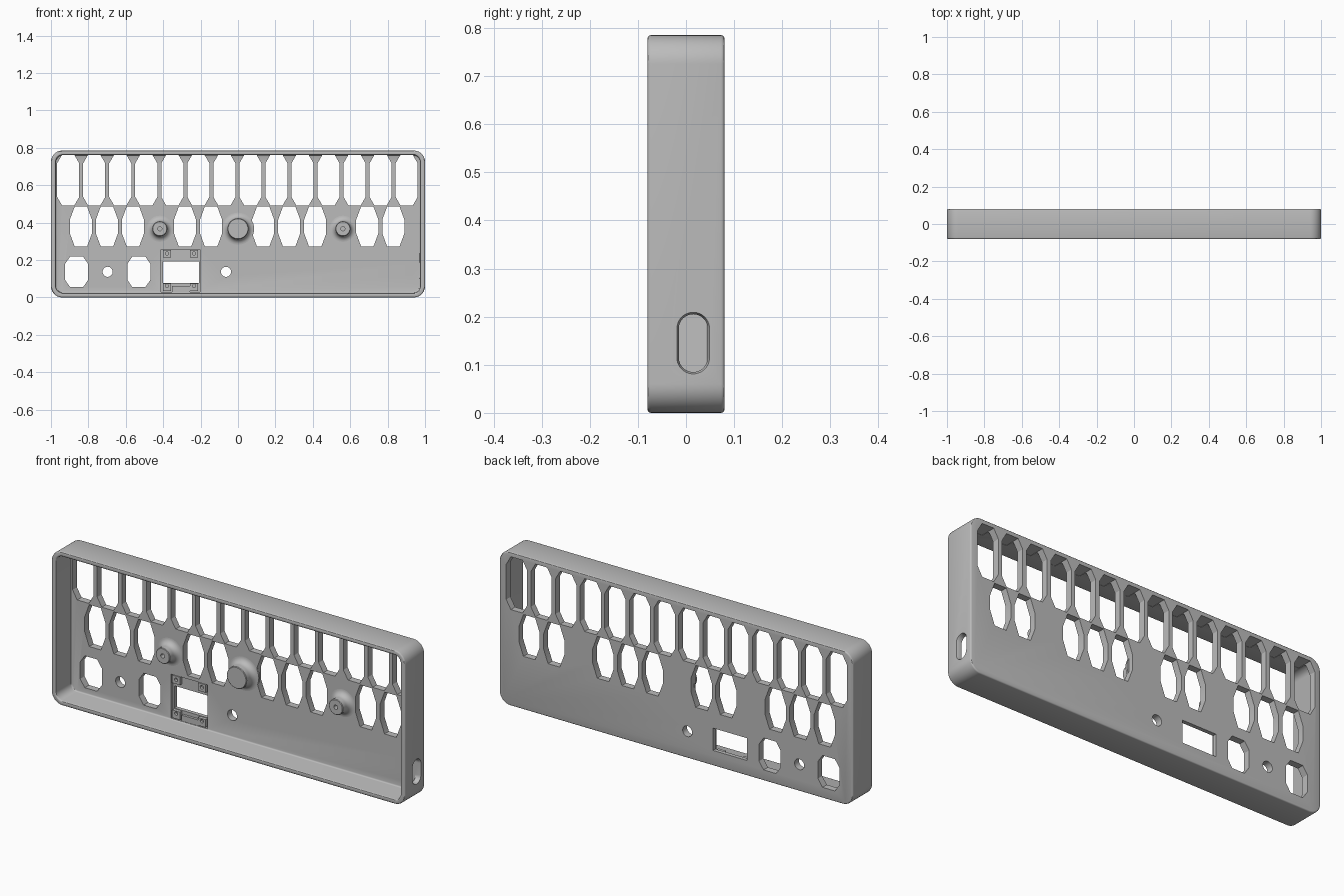
import bpy, bmesh
from math import cos, sin, pi, radians

cube = bpy.data.objects.get("Cube")
if cube:
    bpy.data.objects.remove(cube)

grey = bpy.data.materials.new("plain grey")
grey.use_nodes = True
grey.diffuse_color = (0.5, 0.5, 0.5, 1)
grey.node_tree.nodes["Principled BSDF"].inputs["Base Color"].default_value = (0.5, 0.5, 0.5, 1)

W, H, BACK, FLOOR = 1.0, 0.785, 0.08, 0.045


def rounded(cx, cz, hx, hz, r, n=10):
    """Rounded rectangle outline."""
    pts = []
    for k, (sx, sz) in enumerate([(1, 1), (-1, 1), (-1, -1), (1, -1)]):
        for i in range(n + 1):
            a = (k + i / n) * pi / 2
            pts.append((cx + sx * (hx - r) + r * cos(a), cz + sz * (hz - r) + r * sin(a)))
    return pts


def circle(cx, cz, r, n=32):
    return [(cx + r * cos(2 * pi * i / n), cz + r * sin(2 * pi * i / n)) for i in range(n)]


def box(x0, x1, z0, z1):
    return [(x1, z1), (x0, z1), (x0, z0), (x1, z0)]


def key_outline(cx, z0, z1, dz, hx=0.059, dx=0.026):
    """Tall octagon with clipped corners."""
    return [(cx + hx, z1 - dz), (cx + hx - dx, z1), (cx - hx + dx, z1), (cx - hx, z1 - dz),
            (cx - hx, z0 + dz), (cx - hx + dx, z0), (cx + hx - dx, z0), (cx + hx, z0 + dz)]


def add_object(name, bm):
    bmesh.ops.recalc_face_normals(bm, faces=bm.faces)
    mesh = bpy.data.meshes.new(name)
    bm.to_mesh(mesh)
    bm.free()
    mesh.materials.append(grey)
    ob = bpy.data.objects.new(name, mesh)
    bpy.context.collection.objects.link(ob)
    return ob


def prisms(name, outlines, y0, y1):
    """Extrude each x-z outline from y0 to y1 in one mesh."""
    bm = bmesh.new()
    for pts in outlines:
        face = bm.faces.new([bm.verts.new((x, y0, z)) for x, z in pts])
        ext = bmesh.ops.extrude_face_region(bm, geom=[face])
        for v in ext["geom"]:
            if isinstance(v, bmesh.types.BMVert):
                v.co.y = y1
    return add_object(name, bm)


def apply_mods(ob):
    dg = bpy.context.evaluated_depsgraph_get()
    ob.data = bpy.data.meshes.new_from_object(ob.evaluated_get(dg))
    ob.modifiers.clear()


def cut(ob, cutter):
    mod = ob.modifiers.new("cut", 'BOOLEAN')
    mod.operation, mod.solver, mod.object = 'DIFFERENCE', 'EXACT', cutter
    apply_mods(ob)
    bpy.data.objects.remove(cutter)


def smooth(ob):
    bpy.ops.object.select_all(action='DESELECT')
    ob.select_set(True)
    bpy.context.view_layer.objects.active = ob
    bpy.ops.object.shade_smooth_by_angle(angle=radians(30))


# Tray: rounded block, hollow towards the front
case = prisms("case", [rounded(0, H / 2, W, H / 2, 0.06)], -BACK, BACK)
cut(case, prisms("cavity", [rounded(0, H / 2, W - 0.026, H / 2 - 0.024, 0.036)], -0.2, FLOOR))
bevel = case.modifiers.new("bevel", 'BEVEL')
bevel.width, bevel.segments, bevel.angle_limit = 0.007, 3, radians(50)
apply_mods(case)

# Shallow pocket for the small screen
cut(case, prisms("pocket", [box(-0.411, -0.204, 0.03, 0.255)], 0, FLOOR + 0.015))

# Key openings, round holes and screen window
pitch = 0.1392
openings = [key_outline(-0.908 + pitch * k, 0.492, 0.762, 0.045) for k in range(14)]
openings += [key_outline(-0.84 + pitch * k, 0.272, 0.486, 0.07)
             for k in (0, 1, 2, 4, 5, 7, 8, 9, 11, 12)]
openings += [key_outline(x, 0.055, 0.218, 0.038, 0.061) for x in (-0.863, -0.53)]
openings += [circle(x, 0.137, 0.027) for x in (-0.697, -0.064)]
openings.append(box(-0.402, -0.209, 0.078, 0.192))
cut(case, prisms("openings", openings, 0, 0.2))

# Flared cable slot in the left wall
bm = bmesh.new()
rings = []
for x, grow in ((0.9, 0), (0.99, 0), (1.01, 0.008)):
    rings.append([bm.verts.new((x, y, z)) for y, z in
                  rounded(0.015, 0.145, 0.03 + grow, 0.06 + grow, 0.0299 + grow)])
for a, b in zip(rings, rings[1:]):
    for i in range(len(a)):
        j = (i + 1) % len(a)
        bm.faces.new((a[i], a[j], b[j], b[i]))
bm.faces.new(rings[0])
bm.faces.new(rings[-1])
cut(case, add_object("slot", bm))
smooth(case)

# Screen mount pads with screw holes, and a lower tab
pads = prisms("screen_pads", [box(x - 0.022, x + 0.022, z - 0.022, z + 0.018)
                              for x in (-0.38, -0.235) for z in (0.235, 0.057)],
              FLOOR - 0.002, FLOOR + 0.018)
cut(pads, prisms("pad_holes", [circle(x, z, 0.009, 16) for x in (-0.38, -0.235)
                               for z in (0.235, 0.062)], 0, FLOOR + 0.012))
prisms("screen_tab", [box(-0.353, -0.257, 0.03, 0.06)], FLOOR + 0.002, FLOOR + 0.018)


def post(name, x, z, r, flare, top, bore=0):
    """Turned post with a filleted foot and an optional bore."""
    prof = [(0, FLOOR + 0.01), (r + flare, FLOOR + 0.01)]
    for i in range(9):
        a = i / 8 * pi / 2
        prof.append((r + flare * (1 - sin(a)), FLOOR - flare * (1 - cos(a))))
    prof += [(r, top + 0.003), (r - 0.003, top)]
    if bore:
        prof += [(bore, top), (bore, top + 0.04)]
    prof.append((0, prof[-1][1]))
    bm = bmesh.new()
    n = 40
    verts = [bm.verts.new((p, y, 0)) for p, y in prof]
    edges = [bm.edges.new(e) for e in zip(verts, verts[1:])]
    bmesh.ops.spin(bm, geom=verts + edges, cent=(0, 0, 0), axis=(0, 1, 0),
                   angle=2 * pi, steps=n, use_duplicate=False)
    bmesh.ops.remove_doubles(bm, verts=bm.verts, dist=0.0002)
    ob = add_object(name, bm)
    ob.location = (x, 0, z)
    smooth(ob)


post("centre_post", 0, 0.367, 0.056, 0.03, -0.012)
post("right_screw_post", -0.418, 0.367, 0.04, 0.03, -0.012, 0.011)
post("left_screw_post", 0.561, 0.367, 0.04, 0.03, -0.012, 0.011)
